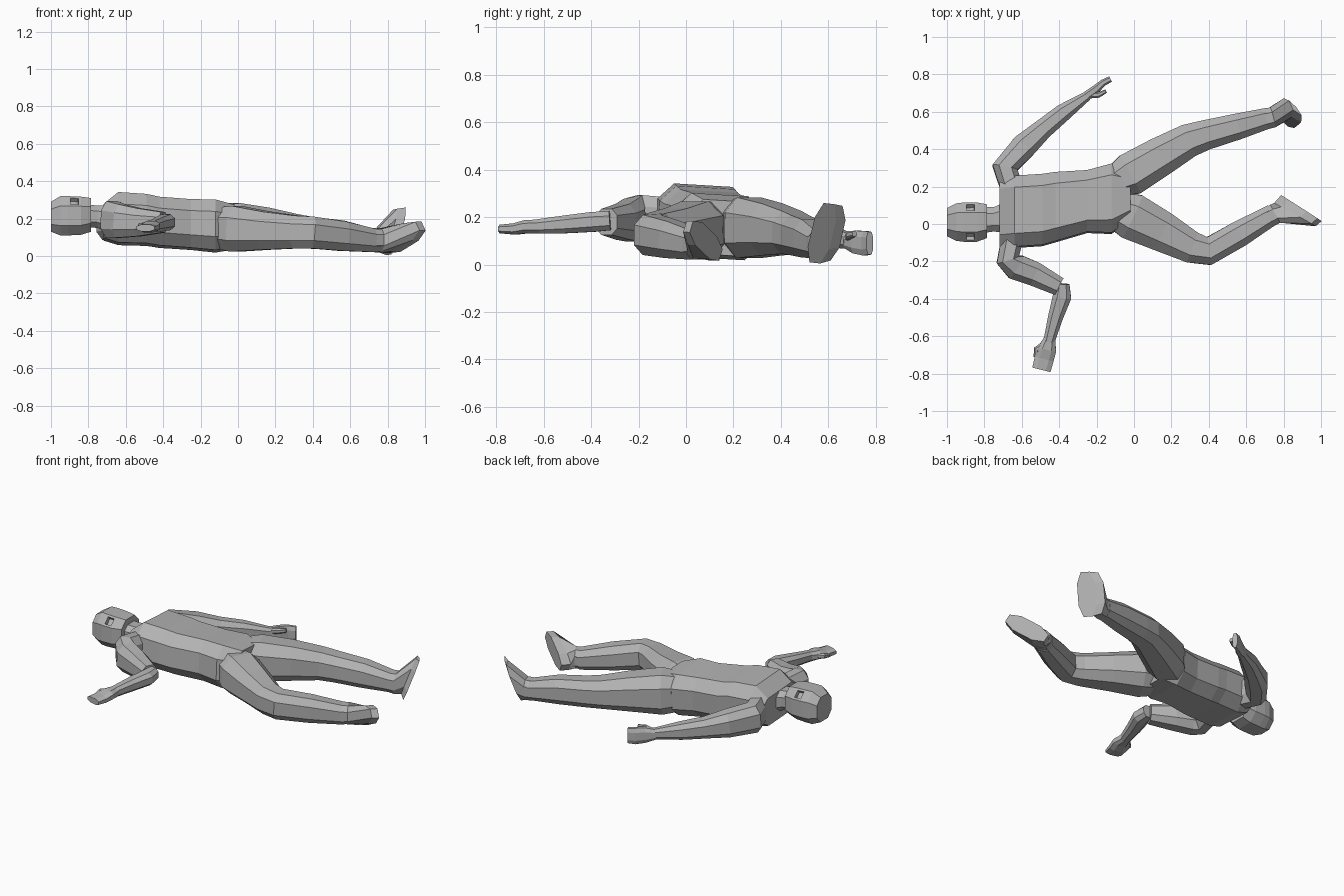
import bpy, bmesh
from mathutils import Vector

if "Cube" in bpy.data.objects:
    bpy.data.objects.remove(bpy.data.objects["Cube"], do_unlink=True)

clay = bpy.data.materials.new("clay grey")
clay.use_nodes = True
grey = (.45, .45, .45, 1)
clay.diffuse_color = grey
clay.node_tree.nodes["Principled BSDF"].inputs["Base Color"].default_value = grey

UP = Vector((0, 0, 1))


def section(flat):
    """Chamfered eight-sided cross-section; flat is the share of the width left level."""
    return [(1, -.5), (1, .5), (flat, 1), (-flat, 1),
            (-1, .5), (-1, -.5), (-flat, -1), (flat, -1)]


def frame(point, tangent, width, height, up):
    """Turn a path point into a ring: centre, half-width vector, half-height vector."""
    side = up.cross(tangent).normalized()
    return Vector(point), side * width, tangent.cross(side).normalized() * height


def path_rings(rows, axis=None, up=UP):
    """Rows hold x, y, z, half width and half height along a limb."""
    points = [Vector(row[:3]) for row in rows]
    steps = [(b - a).normalized() for a, b in zip(points, points[1:])]
    rings = []
    for i, row in enumerate(rows):
        before, after = steps[max(i - 1, 0)], steps[min(i, len(steps) - 1)]
        tangent = Vector(axis) if axis else (before + after).normalized()
        rings.append(frame(points[i], tangent, row[3], row[4], up))
    return rings


def loft(name, rings, flat=.5, edit=None):
    """Skin the rings, cap both ends and make a flat-shaded object."""
    bm = bmesh.new()
    outline = section(flat)
    loops = [[bm.verts.new(c + s * u + t * v) for u, v in outline] for c, s, t in rings]
    count = len(outline)
    for a, b in zip(loops, loops[1:]):
        for i in range(count):
            j = (i + 1) % count
            bm.faces.new((a[i], a[j], b[j], b[i]))
    bm.faces.new(loops[0])
    bm.faces.new(loops[-1])
    bmesh.ops.recalc_face_normals(bm, faces=bm.faces)
    bm.normal_update()
    if edit:
        edit(bm)
    mesh = bpy.data.meshes.new(name)
    bm.to_mesh(mesh)
    bm.free()
    mesh.materials.append(clay)
    obj = bpy.data.objects.new(name, mesh)
    bpy.context.collection.objects.link(obj)


def sink_eyes(bm):
    """Press an eye socket into each slanted cheek of the upturned face."""
    sockets = [f for f in bm.faces
               if f.normal.z > .35 and abs(f.normal.y) > .35
               and -.91 < f.calc_center_median().x < -.84]
    bmesh.ops.inset_individual(bm, faces=sockets, thickness=.019, depth=0)
    bmesh.ops.inset_individual(bm, faces=sockets, thickness=.002, depth=-.025)


def foot(name, ankle, instep, sole):
    """Foot from the ankle ring to a tilted oval sole."""
    vectors = [tuple(Vector(v) for v in ring) for ring in (instep, sole)]
    loft(name, path_rings(ankle) + vectors)


ALONG = (1, 0, 0)

# Torso from shoulders to crotch, rolled slightly to its left
loft("torso", path_rings([
    (-.72, .06, .18, .19, .09),
    (-.64, .065, .2, .19, .135),
    (-.49, .075, .193, .19, .132),
    (-.42, .09, .18, .185, .13),
    (-.25, .12, .168, .165, .13),
    (-.12, .135, .16, .185, .135),
    (-.02, .15, .155, .13, .115)], ALONG, Vector((0, .06, 1))), flat=.65)

# Head lying face up, and neck
loft("head", path_rings([
    (-1, .01, .21, .075, .08),
    (-.95, .01, .215, .1, .105),
    (-.91, .01, .215, .105, .105),
    (-.84, .01, .215, .105, .102),
    (-.785, .015, .22, .09, .09)], ALONG), edit=sink_eyes)
loft("neck", path_rings([
    (-.82, .02, .215, .07, .06),
    (-.75, .025, .21, .065, .06),
    (-.66, .04, .19, .09, .08)], ALONG))

# Legs
loft("left_leg", path_rings([
    (-.17, .19, .16, .06, .1),
    (-.02, .265, .155, .115, .128),
    (.14, .36, .148, .105, .11),
    (.29, .445, .135, .09, .09),
    (.38, .475, .125, .08, .085),
    (.55, .52, .11, .07, .08),
    (.72, .567, .085, .055, .06)]))
loft("right_leg", path_rings([
    (-.17, .11, .155, .08, .1),
    (-.01, .04, .145, .125, .122),
    (.15, -.04, .135, .108, .102),
    (.31, -.125, .128, .085, .088),
    (.4, -.145, .125, .075, .085),
    (.56, -.055, .105, .07, .078),
    (.74, .05, .08, .055, .06)]))

# Feet with tilted soles
foot("left_foot", [(.68, .555, .09, .055, .06), (.74, .57, .085, .055, .065)],
     ((.805, .61, .135), (-.022, .05, -.005), (.035, .025, .115)),
     ((.845, .573, .132), (-.03, .045, -.005), (.037, .03, .125)))
foot("right_foot", [(.71, .03, .085, .055, .06), (.755, .055, .085, .055, .06)],
     ((.86, .05, .1), (-.1, .055, -.06), (-.022, .014, .046)),
     ((.895, .085, .1), (-.097, .062, -.06), (-.022, .015, .048)))

# Arms
loft("right_arm", path_rings([
    (-.64, -.03, .19, .06, .09),
    (-.675, -.19, .195, .062, .098),
    (-.63, -.23, .187, .07, .09),
    (-.53, -.268, .18, .065, .075),
    (-.4, -.335, .18, .05, .055)]))
loft("right_forearm", path_rings([
    (-.38, -.32, .185, .035, .04),
    (-.385, -.39, .18, .05, .042),
    (-.42, -.5, .17, .04, .038),
    (-.455, -.63, .16, .03, .03)]))
loft("left_arm", path_rings([
    (-.64, .15, .185, .06, .09),
    (-.69, .3, .175, .068, .09),
    (-.59, .415, .155, .068, .078),
    (-.49, .505, .135, .054, .06),
    (-.38, .595, .12, .047, .05),
    (-.25, .685, .1, .025, .032)]))

# Hands and thumbs
loft("right_hand", path_rings([
    (-.45, -.61, .16, .03, .03),
    (-.465, -.67, .16, .05, .028),
    (-.48, -.72, .15, .052, .024),
    (-.495, -.78, .15, .05, .018)]))
loft("right_thumb", path_rings([
    (-.47, -.64, .165, .02, .018),
    (-.52, -.67, .16, .016, .016),
    (-.525, -.71, .15, .012, .012)]))
loft("left_hand", path_rings([
    (-.26, .68, .1, .025, .032),
    (-.21, .715, .095, .024, .048),
    (-.165, .755, .09, .018, .052),
    (-.125, .775, .09, .016, .048)]))
loft("left_thumb", path_rings([
    (-.23, .69, .115, .018, .018),
    (-.19, .69, .125, .015, .016),
    (-.15, .71, .13, .01, .012)]))
